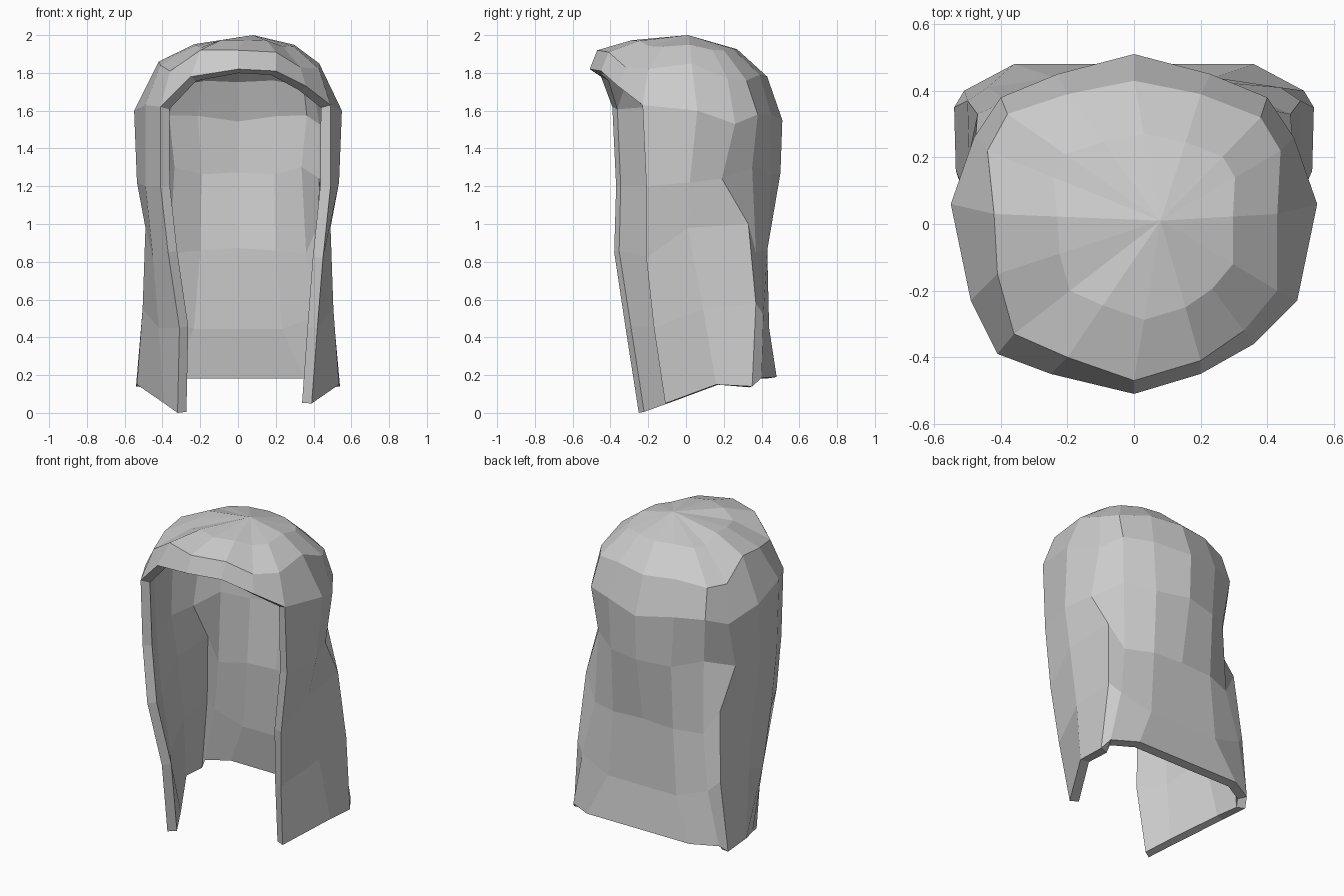
import bpy, bmesh
from mathutils import Vector

if "Cube" in bpy.data.objects:
    bpy.data.objects.remove(bpy.data.objects["Cube"])

# Right half of each hanging row: front edge, side, rear side, corner, back, back centre
right_rows = [
    [(.39, -.11, .05), (.535, .16, .15), (.54, .35, .14), (.51, .40, .185), (.36, .48, .19), (0, .48, .19)],
    [(.42, -.17, .45), (.505, .09, .55), (.50, .37, .58), (.44, .41, .52), (.24, .44, .45), (0, .44, .45)],
    [(.45, -.21, .82), (.49, .01, .98), (.47, .33, 1.0), (.38, .37, .85), (.21, .43, .86), (0, .43, .87)],
    [(.49, -.21, 1.2), (.535, .02, 1.22), (.48, .19, 1.24), (.37, .35, 1.30), (.21, .45, 1.26), (0, .50, 1.27)],
    [(.49, -.23, 1.63), (.55, .06, 1.6), (.48, .26, 1.53), (.40, .38, 1.58), (.23, .45, 1.58), (0, .51, 1.55)],
]
# The left lock reaches further forward, one extra column
left_edge = [(-.32, -.25, 0), (-.31, -.32, .45), (-.37, -.38, .85), (-.41, -.37, 1.2), (-.41, -.39, 1.62)]
fringe = [(-.25, -.45, 1.78), (0, -.51, 1.82), (.2, -.45, 1.81), (.36, -.36, 1.73)]
# Closed ring round the upper head, same order as the rows plus the fringe
upper = [(.43, -.2, 1.82), (.43, .03, 1.85), (.44, .22, 1.77), (.38, .32, 1.76), (.2, .39, 1.79), (0, .43, 1.78),
         (-.2, .39, 1.79), (-.38, .33, 1.76), (-.44, .22, 1.76), (-.42, .03, 1.86), (-.41, -.15, 1.84),
         (-.36, -.33, 1.81), (-.2, -.40, 1.92), (0, -.47, 1.92), (.2, -.41, 1.91), (.33, -.32, 1.83)]
crown = Vector((.08, .01, 2.0))


def inner(p):
    """Point part way from the upper ring to the crown, bulged upward."""
    p = Vector(p)
    q = p.lerp(crown, .38)
    q.z = p.z + (crown.z - p.z) * .66
    return q


bm = bmesh.new()
add = lambda pts: [bm.verts.new(p) for p in pts]


def bridge(lower, higher, closed):
    n = len(lower)
    for i in range(n if closed else n - 1):
        j = (i + 1) % n
        bm.faces.new((lower[i], lower[j], higher[j], higher[i]))


# Hanging hair, open at the face
rows = []
for half, edge in zip(right_rows, left_edge):
    mirrored = [(-x, y, z) for x, y, z in reversed(half[:-1])]
    rows.append(add(half + mirrored + [edge]))
for a, b in zip(rows, rows[1:]):
    bridge(a, b, False)

# Cap of the head with the fringe
ring1 = rows[-1] + add(fringe)
ring2 = add(upper)
ring3 = add(inner(p) for p in upper)
bridge(ring1, ring2, True)
bridge(ring2, ring3, True)
top = bm.verts.new(crown)
for i, v in enumerate(ring3):
    bm.faces.new((v, ring3[(i + 1) % len(ring3)], top))

mesh = bpy.data.meshes.new("hair")
bm.to_mesh(mesh)
bm.free()
hair = bpy.data.objects.new("hair", mesh)
bpy.context.collection.objects.link(hair)

# Shell thickness toward the inside
solid = hair.modifiers.new("thickness", 'SOLIDIFY')
solid.thickness = .055
solid.offset = -1
